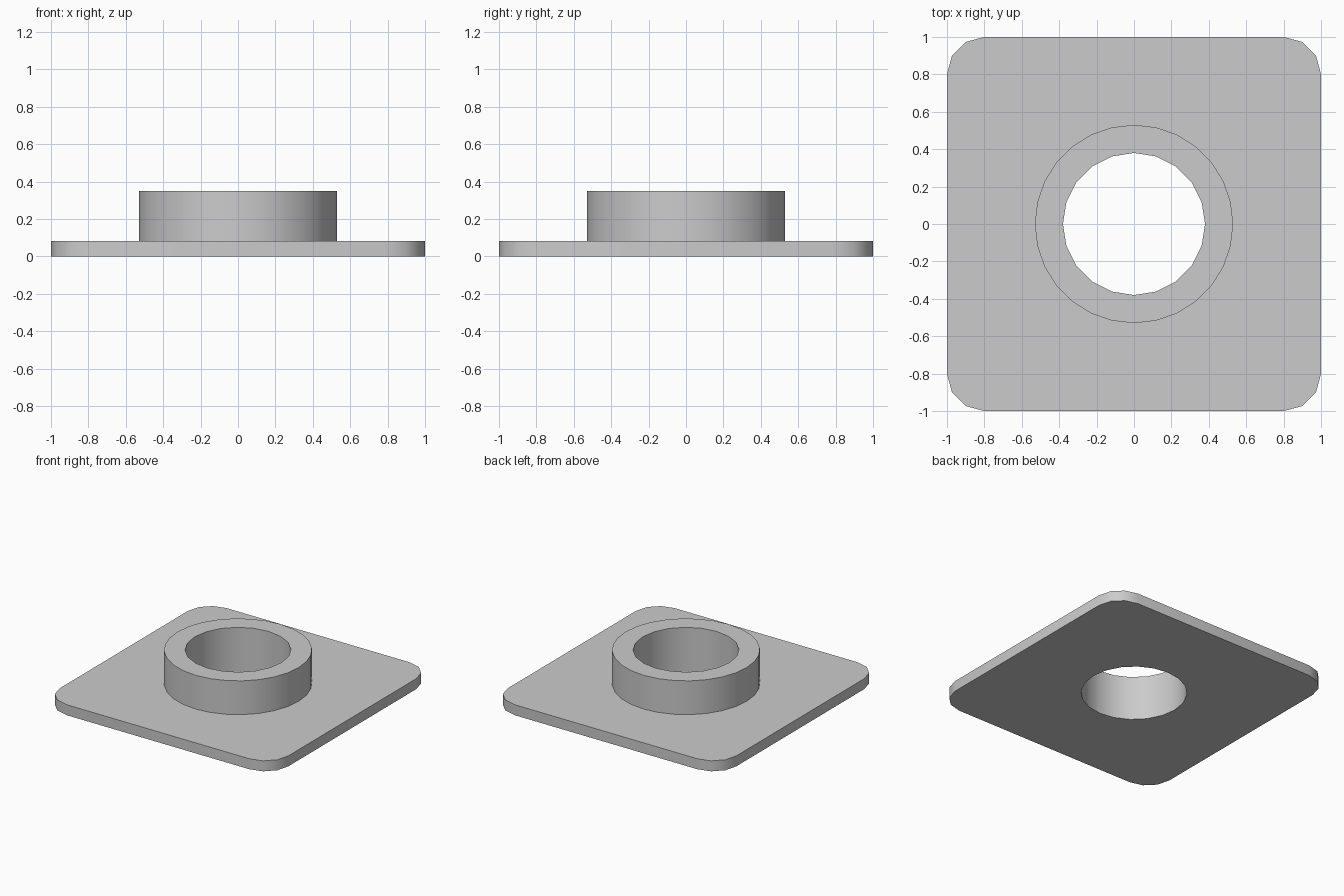
import bpy
import bmesh
from math import cos, sin, pi, radians

default_cube = bpy.data.objects.get("Cube")
if default_cube:
    bpy.data.objects.remove(default_cube, do_unlink=True)

HALF, CORNER = 1.0, 0.2
COLLAR_RADIUS, BORE_RADIUS = 0.53, 0.38
PLATE_TOP, COLLAR_TOP = 0.083, 0.35


def circle(radius, sides):
    return [(radius * cos(2 * pi * i / sides), radius * sin(2 * pi * i / sides))
            for i in range(sides)]


def rounded_square(half, radius, steps):
    points = []
    for quarter, (sx, sy) in enumerate([(1, 1), (-1, 1), (-1, -1), (1, -1)]):
        for i in range(steps + 1):
            a = (quarter + i / steps) * pi / 2
            points.append((sx * (half - radius) + radius * cos(a),
                           sy * (half - radius) + radius * sin(a)))
    return points


def add_loop(bm, points, z):
    verts = [bm.verts.new((x, y, z)) for x, y in points]
    return [bm.edges.new((v, verts[(i + 1) % len(verts)])) for i, v in enumerate(verts)]


def wall(bm, points, low, high):
    """Make two stacked loops joined by a wall."""
    a, b = add_loop(bm, points, low), add_loop(bm, points, high)
    for lower, upper in zip(a, b):
        bm.faces.new((*lower.verts, upper.verts[1], upper.verts[0]))
    return a, b


bm = bmesh.new()
# Plate rim, collar wall and through bore
rim_low, rim_high = wall(bm, rounded_square(HALF, CORNER, 3), 0, PLATE_TOP)
collar_low, collar_high = wall(bm, circle(COLLAR_RADIUS, 28), PLATE_TOP, COLLAR_TOP)
bore_low, bore_high = wall(bm, circle(BORE_RADIUS, 20), 0, COLLAR_TOP)

# Flat faces: underside, plate top and collar top
for outer, inner in ((rim_low, bore_low), (rim_high, collar_low), (collar_high, bore_high)):
    bmesh.ops.triangle_fill(bm, use_beauty=True, edges=outer + inner, normal=(0, 0, 1))
bmesh.ops.recalc_face_normals(bm, faces=bm.faces[:])

mesh = bpy.data.meshes.new("flanged_collar")
bm.to_mesh(mesh)
bm.free()
flange = bpy.data.objects.new("flanged_collar", mesh)
bpy.context.collection.objects.link(flange)

# Plain grey finish
grey = bpy.data.materials.new("light_grey")
grey.use_nodes = True
colour = (0.6, 0.6, 0.6, 1)
grey.diffuse_color = colour
for node in grey.node_tree.nodes:
    if node.type == "BSDF_PRINCIPLED":
        node.inputs["Base Color"].default_value = colour
mesh.materials.append(grey)

# Smooth round walls with crisp rims
bpy.ops.object.select_all(action="DESELECT")
flange.select_set(True)
bpy.context.view_layer.objects.active = flange
bpy.ops.object.shade_smooth_by_angle(angle=radians(40))
